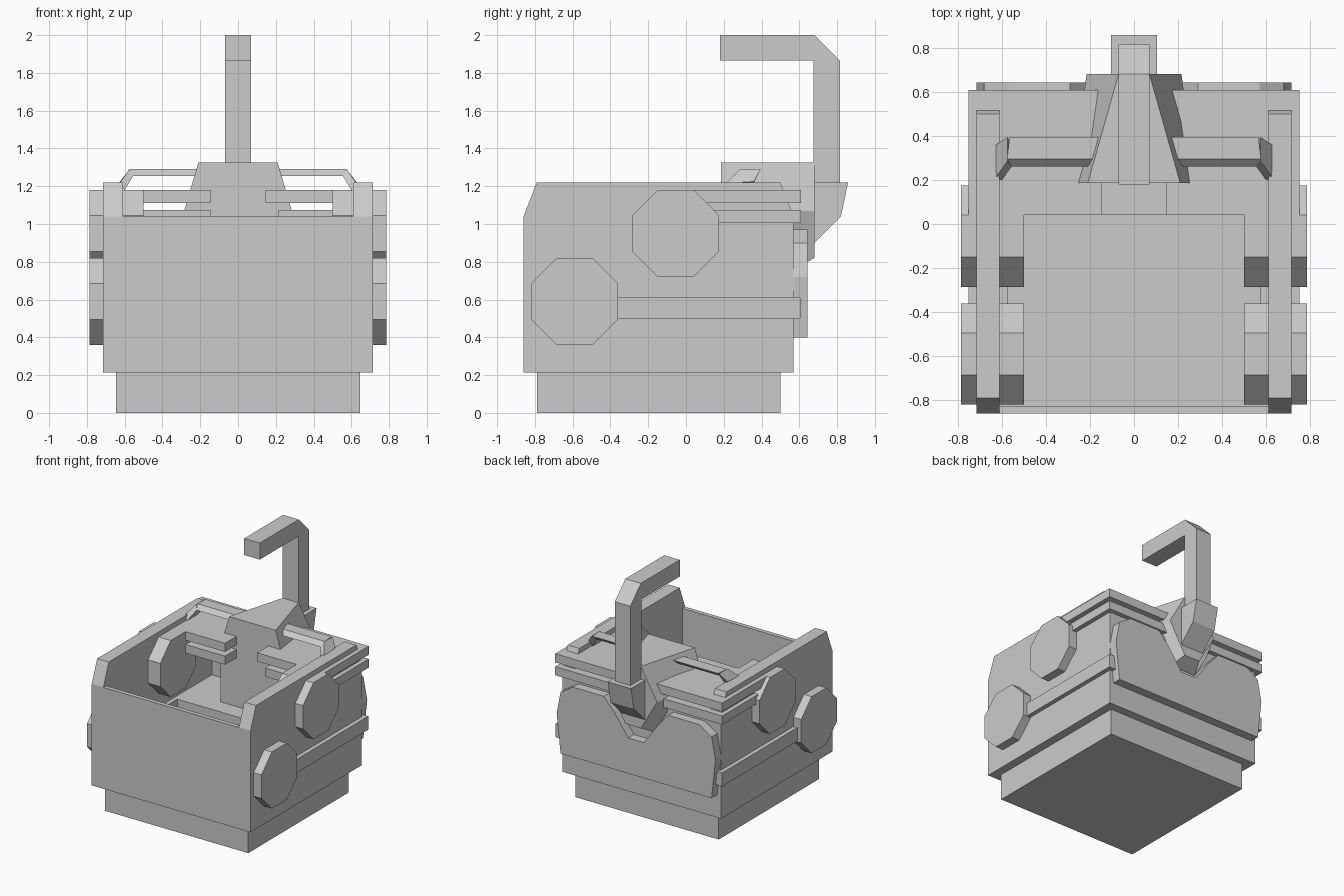
import bpy, bmesh, math

if "Cube" in bpy.data.objects:
    bpy.data.objects.remove(bpy.data.objects["Cube"])


def loft(name, rings):
    """Closed solid skinned through rings of equal point count."""
    bm = bmesh.new()
    rows = [[bm.verts.new(p) for p in r] for r in rings]
    n = len(rows[0])
    for a, b in zip(rows, rows[1:]):
        for i in range(n):
            j = (i + 1) % n
            bm.faces.new((a[i], a[j], b[j], b[i]))
    bm.faces.new(rows[0][::-1])
    bm.faces.new(rows[-1])
    bmesh.ops.recalc_face_normals(bm, faces=bm.faces)
    me = bpy.data.meshes.new(name)
    bm.to_mesh(me)
    bm.free()
    ob = bpy.data.objects.new(name, me)
    bpy.context.collection.objects.link(ob)
    return ob


def prism(name, pts, lo, hi, axis):
    """Extrude a 2D outline along an axis between lo and hi."""
    place = {'x': lambda p, t: (t, p[0], p[1]),
             'y': lambda p, t: (p[0], t, p[1]),
             'z': lambda p, t: (p[0], p[1], t)}[axis]
    return loft(name, [[place(p, t) for p in pts] for t in (lo, hi)])


def box(name, x0, x1, y0, y1, z0, z1):
    return prism(name, [(x0, y0), (x1, y0), (x1, y1), (x0, y1)], z0, z1, 'z')


def octagon(cy, cz, half):
    r = half / math.cos(math.pi / 8)
    return [(cy + r * math.cos((k + .5) * math.pi / 4),
             cz + r * math.sin((k + .5) * math.pi / 4)) for k in range(8)]


# base and open tub
box("base", -.645, .645, -.79, .5, 0, .215)
box("tub_floor", -.65, .65, -.84, .55, .215, .25)
box("front_wall", -.65, .65, -.86, -.825, .215, 1.04)
box("back_wall", -.65, .65, .535, .57, .215, 1.04)

wall = [(-.86, .215), (-.86, 1.04), (-.79, 1.22), (.5, 1.22), (.57, 1.04), (.57, .215)]
for s, side in ((-1, "left"), (1, "right")):
    # side walls, through-going discs and lower rails
    prism(side + "_wall", wall, s * .61, s * .715, 'x')
    prism(side + "_upper_disc", octagon(-.055, .95, .23), s * .5, s * .785, 'x')
    prism(side + "_lower_disc", octagon(-.59, .59, .23), s * .5, s * .785, 'x')
    box(side + "_lower_rail", s * .575, s * .75, -.4, .605, .5, .61)
    # bent grab bars above the deck
    loft(side + "_grab_bar", [
        [(s * x, y0, z0), (s * x, y0 + .035, z1), (s * x2, y1, z1), (s * x2, y1 - .035, z0)]
        for x, x2, y0, y1, z0, z1 in (
            (.12, .12, .26, .395, 1.255, 1.29),
            (.575, .565, .26, .395, 1.255, 1.29))])
    loft(side + "_bar_end", [
        [(s * .555, .26, 1.255), (s * .575, .285, 1.29), (s * .575, .395, 1.29), (s * .555, .36, 1.255)],
        [(s * .6, .2, 1.18), (s * .628, .21, 1.215), (s * .625, .36, 1.225), (s * .6, .34, 1.18)]])


# notched deck plates wrapping the back corners
def plate(name, left, right, z0, z1):
    prism(name, [(-.752, .04), (left, .04), (left, .2), (right, .2), (right, .04),
                 (.752, .04), (.752, .608), (-.752, .608)], z0, z1, 'z')


plate("upper_plate", -.145, .145, 1.11, 1.18)
plate("middle_plate", -.145, .215, 1.005, 1.075)
box("lower_plate", -.7, .7, .04, .6, .5, .61)

# scalloped back panel
half = [(.07, .69), (.2, .87), (.29, .97), (.57, .97), (.68, .9), (.715, .72), (.68, .4)]
prism("back_panel", half + [(-x, z) for x, z in reversed(half)], .565, .642, 'y')


# tapered central column
def ring(y, pts):
    return [(x, y, z) for x, z in pts] + [(-x, y, z) for x, z in reversed(pts)]


loft("column", [ring(.185, [(.21, 1.325), (.285, 1.07), (.285, .55)]),
                ring(.68, [(.07, 1.325), (.215, 1.07), (.07, .82)])])

# hook and its mounting
prism("hook", [(.18, 2), (.68, 2), (.815, 1.865), (.815, 1.1), (.675, 1.1),
               (.675, 1.865), (.18, 1.865)], -.07, .07, 'x')
prism("hook_mount", [(.66, 1.22), (.858, 1.22), (.82, 1.04), (.68, .9), (.66, .9)], -.105, .105, 'x')
